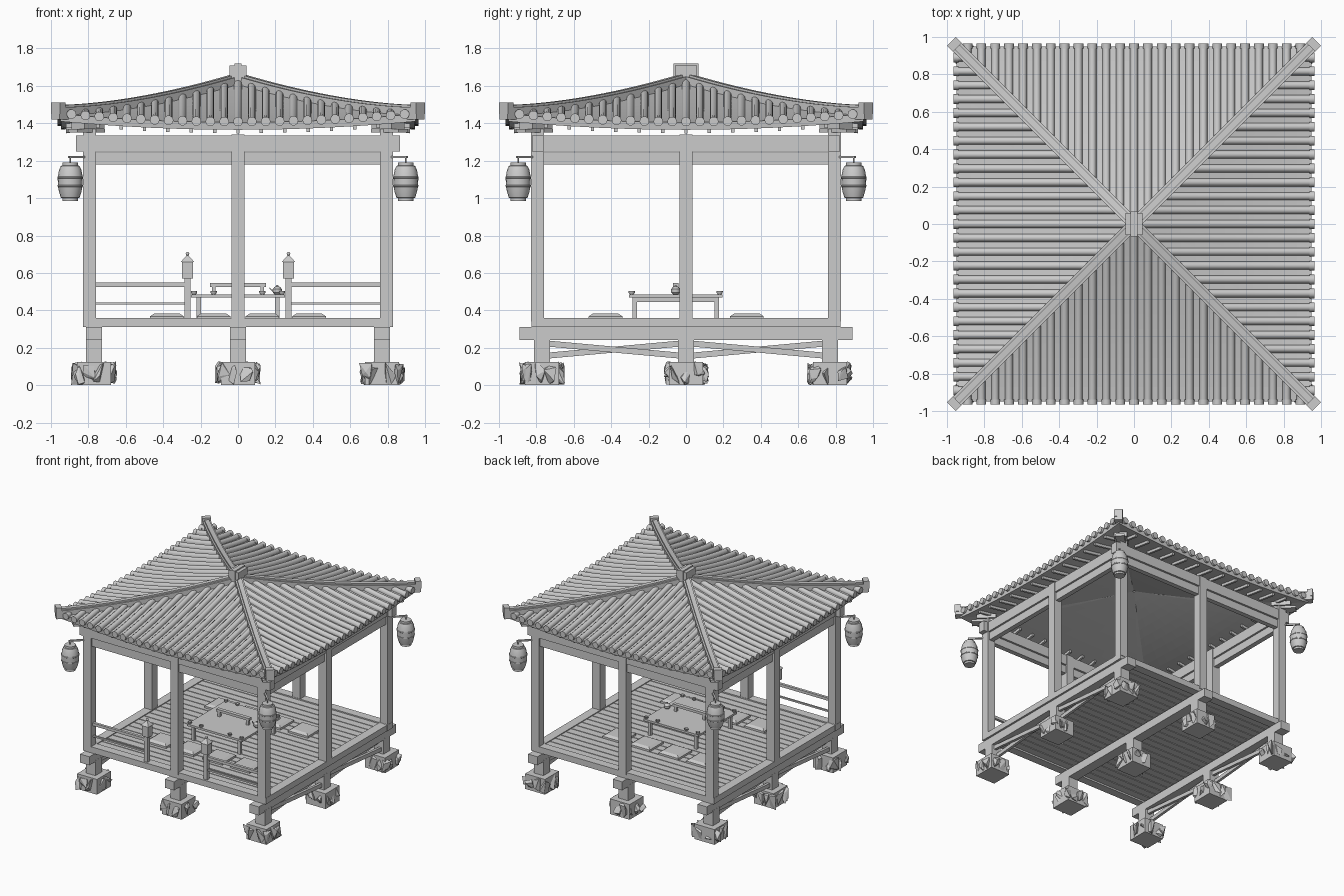
import bpy, bmesh, math, random
from mathutils import Vector, Matrix

if "Cube" in bpy.data.objects:
    bpy.data.objects.remove(bpy.data.objects["Cube"])

random.seed(4)


def finish(name, bm, smooth=False):
    bmesh.ops.recalc_face_normals(bm, faces=bm.faces)
    me = bpy.data.meshes.new(name)
    bm.to_mesh(me)
    bm.free()
    ob = bpy.data.objects.new(name, me)
    bpy.context.collection.objects.link(ob)
    if smooth:
        bpy.ops.object.select_all(action='DESELECT')
        ob.select_set(True)
        bpy.context.view_layer.objects.active = ob
        bpy.ops.object.shade_smooth_by_angle(angle=math.radians(40))
    return ob


def box(bm, x0, x1, y0, y1, z0, z1, rot=Matrix()):
    m = rot @ Matrix.Translation(((x0 + x1) / 2, (y0 + y1) / 2, (z0 + z1) / 2)) \
        @ Matrix.Diagonal((abs(x1 - x0), abs(y1 - y0), abs(z1 - z0), 1))
    return bmesh.ops.create_cube(bm, size=1, matrix=m)['verts']


def post(bm, x, y, w, z0, z1):
    return box(bm, x - w / 2, x + w / 2, y - w / 2, y + w / 2, z0, z1)


def sweep(bm, pts, side, section, rot=Matrix()):
    """Sweep a (sideways, up) section along pts, capped at both ends."""
    rings = [[bm.verts.new(rot @ (Vector(p) + Vector(side) * u + Vector((0, 0, v))))
              for u, v in section] for p in pts]
    n = len(section)
    for a, b in zip(rings, rings[1:]):
        for i in range(n):
            bm.faces.new((a[i], a[(i + 1) % n], b[(i + 1) % n], b[i]))
    bm.faces.new(rings[0])
    bm.faces.new(rings[-1])


def lathe(bm, x, y, profile, seg=16):
    """Closed round body from (radius, z) pairs."""
    rings = [[bm.verts.new((x + r * math.cos(i * math.tau / seg),
                            y + r * math.sin(i * math.tau / seg), z))
              for i in range(seg)] for r, z in profile]
    for a, b in zip(rings, rings[1:]):
        for i in range(seg):
            bm.faces.new((a[i], a[(i + 1) % seg], b[(i + 1) % seg], b[i]))
    bm.faces.new(rings[0])
    bm.faces.new(rings[-1])


def rect(w, v0, v1):
    return [(-w / 2, v0), (w / 2, v0), (w / 2, v1), (-w / 2, v1)]


QUARTERS = [Matrix.Rotation(i * math.pi / 2, 4, 'Z') for i in range(4)]
E, G, P = 0.95, 0.77, 0.793          # eave, footing and post offsets
GRID = [(x, y) for x in (-1, 0, 1) for y in (-1, 0, 1)]

# Footing stones: a core block ringed by faceted chips
bm = bmesh.new()
for gx, gy in GRID:
    post(bm, gx * G, gy * G, 0.18, 0, 0.125)
    for k in range(10):
        a = k * math.tau / 10 + random.uniform(-.2, .2)
        r = 0.085 / max(abs(math.cos(a)), abs(math.sin(a)))
        c = Vector((gx * G + r * math.cos(a), gy * G + r * math.sin(a), 0.065))
        vs = [bm.verts.new(c + Vector((random.uniform(-.038, .038), random.uniform(-.038, .038),
                                       random.uniform(-.065, .062)))) for _ in range(10)]
        h = bmesh.ops.convex_hull(bm, input=vs)
        junk = {g for g in h['geom_interior'] + h['geom_unused'] if isinstance(g, bmesh.types.BMVert)}
        bmesh.ops.delete(bm, geom=list(junk), context='VERTS')
finish("footing_stones", bm)

# Short stub posts, floor bearers and crossed braces
bm = bmesh.new()
for gx, gy in GRID:
    post(bm, gx * G, gy * G, 0.085, 0.1, 0.25)
finish("stub_posts", bm)
bm = bmesh.new()
for x in (-G, 0, G):
    box(bm, x - .042, x + .042, -.89, .89, .24, .31)
finish("floor_bearers", bm)
bm = bmesh.new()
for x in (-G, G):
    for y0, y1 in ((-G, 0), (0, G)):
        for za, zb, o in ((.155, .225, -.012), (.225, .155, .012)):
            sweep(bm, [(x + o, y0, za), (x + o, y1, zb)], (1, 0, 0), rect(.022, -.016, .016))
finish("cross_braces", bm)

# Deck frame and planks
bm = bmesh.new()
for s in (-1, 1):
    box(bm, -.83, .83, s * .755, s * .825, .31, .36)
    box(bm, s * .755, s * .828, -.755, .755, .31, .359)
finish("deck_frame", bm)
bm = bmesh.new()
n = 22
for i in range(n):
    y = -.755 + (i + .5) * 1.51 / n
    box(bm, -.76, .76, y - .031, y + .031, .322, .352)
finish("deck_planks", bm)

# Posts and head beams
bm = bmesh.new()
for gx, gy in GRID:
    if gx or gy:
        post(bm, gx * P, gy * P, .07, .34, 1.39 if gx and gy else 1.34)
finish("posts", bm)
bm = bmesh.new()
for s in (-1, 1):
    box(bm, -.865, .865, s * P - .03, s * P + .03, 1.25, 1.335)
    box(bm, s * P - .03, s * P + .03, -.76, .76, 1.25, 1.335)
    box(bm, -.76, .76, s * P - .02, s * P + .02, 1.18, 1.245)
    box(bm, s * P - .02, s * P + .02, -.76, .76, 1.18, 1.245)
finish("head_beams", bm)
bm = bmesh.new()
for q in QUARTERS:
    r = q @ Matrix.Rotation(math.pi / 4, 4, 'Z')
    box(bm, 1.04, 1.25, -.035, .035, 1.35, 1.37, r)
    box(bm, 1.06, 1.21, -.05, .05, 1.37, 1.405, r)
finish("corner_brackets", bm)


# Roof: four curved slopes sagging between the hips
def hip(d):
    return 1.45 + .17 * max(0, 1 - d / .96) ** 1.7


def roof(x, d):
    return hip(d) - .05 * (d * d - x * x)


bm = bmesh.new()
for q in QUARTERS:
    ds = [.02 + (E - .02) * i / 12 for i in range(13)]
    rows = [[bm.verts.new(q @ Vector((d * j / 8, -d, roof(d * j / 8, d)))) for j in range(-8, 9)] for d in ds]
    for a, b in zip(rows, rows[1:]):
        for j in range(16):
            bm.faces.new((a[j], a[j + 1], b[j + 1], b[j]))
bmesh.ops.remove_doubles(bm, verts=bm.verts, dist=1e-4)
shell = finish("roof_shell", bm)
sol = shell.modifiers.new("thickness", 'SOLIDIFY')
sol.thickness, sol.offset = .04, -1

tiles, caps, rafters, hips = (bmesh.new() for _ in range(4))
half = [(.021 * math.cos(a), .006 + .022 * math.sin(a)) for a in [i * math.pi / 5 for i in range(6)]]
tile_section = [(.021, -.012)] + half + [(-.021, -.012)]
cap_section = [(.026 * math.cos(i * math.tau / 10), .004 + .026 * math.sin(i * math.tau / 10)) for i in range(10)]
for q in QUARTERS:
    for i in range(-12, 13):
        x = i * .0742
        d0 = max(abs(x), .03)
        path = [d0 + (E + .005 - d0) * k / 8 for k in range(9)]
        sweep(tiles, [(x, -d, roof(x, d)) for d in path], (1, 0, 0), tile_section, q)
        sweep(caps, [(x, -d, roof(x, E)) for d in (E - .012, E + .016)], (1, 0, 0), cap_section, q)
    for i in range(-6, 7):
        x = i * .125
        sweep(rafters, [(x, -d, roof(x, d)) for d in (.76, .84, .92)], (1, 0, 0), rect(.018, -.062, -.035), q)
    # Hip ridges with a narrower capping and a raised end block
    line = [.02 + .955 * k / 14 for k in range(15)]
    side = Vector((1, 1, 0)).normalized()
    pts = [(d, -d, hip(d)) for d in line]
    sweep(hips, pts, side, rect(.062, -.03, .036), q)
    sweep(hips, pts, side, rect(.036, .03, .048), q)
    sweep(hips, [(d, -d, 1.45) for d in (.945, .976)], side, rect(.066, .0, .062), q)
finish("roof_tile_ribs", tiles, True)
finish("eave_tile_caps", caps, True)
finish("rafters", rafters)
finish("hip_ridges", hips)

# Apex finial
bm = bmesh.new()
box(bm, -.045, .045, -.06, .06, 1.62, 1.71)
box(bm, -.018, .018, -.066, .066, 1.63, 1.72)
finish("roof_finial", bm)

# Hanging corner lanterns with arms
body, arms = bmesh.new(), bmesh.new()
L = .897
prof = [(.042, .985), (.042, 1.0), (.05, 1.002), (.059, 1.03), (.065, 1.06), (.068, 1.062), (.068, 1.068),
        (.066, 1.07), (.067, 1.105), (.069, 1.107), (.069, 1.113), (.066, 1.115), (.06, 1.15),
        (.05, 1.172), (.042, 1.174), (.042, 1.19)]
for sx in (-1, 1):
    for sy in (-1, 1):
        lathe(body, sx * L, sy * L, prof)
        lathe(arms, sx * L, sy * L, [(.004, 1.185), (.004, 1.225)], 6)
        side = Vector((sx, -sy, 0)).normalized()
        sweep(arms, [(sx * P, sy * P, 1.22), (sx * .905, sy * .905, 1.22)], side, rect(.014, -.006, .006))
finish("corner_lanterns", body, True)
finish("lantern_arms", arms)

# Front railings and gate lanterns
rails, gates, knobs = bmesh.new(), bmesh.new(), bmesh.new()
for s in (-1, 1):
    box(rails, s * .27, s * .77, -P - .011, -P + .011, .525, .548)
    box(rails, s * .27, s * .77, -P - .007, -P + .007, .43, .443)
    post(gates, s * .27, -P, .032, .35, .57)
    post(gates, s * .27, -P, .058, .57, .66)
    m = Matrix.Translation((s * .27, -P, .676)) @ Matrix.Rotation(math.pi / 4, 4, 'Z')
    bmesh.ops.create_cone(gates, cap_ends=True, segments=4, radius1=.05, radius2=.008, depth=.034, matrix=m)
    bmesh.ops.create_uvsphere(knobs, u_segments=10, v_segments=6, radius=.01,
                              matrix=Matrix.Translation((s * .27, -P, .702)))
finish("front_rails", rails)
finish("gate_lantern_posts", gates)
finish("gate_lantern_knobs", knobs, True)

# Low table with a raised tray stand
TY = -.055
bm = bmesh.new()
box(bm, -.25, .25, TY - .25, TY + .25, .468, .485)
for sx in (-1, 1):
    box(bm, sx * .21 - .006, sx * .21 + .006, TY - .22, TY + .22, .445, .468)
    for sy in (-1, 1):
        post(bm, sx * .21, TY + sy * .22, .024, .35, .47)
finish("table", bm)
bm = bmesh.new()
box(bm, -.15, .15, TY - .015, TY + .015, .525, .545)
for s in (-1, 1):
    post(bm, s * .13, TY, .02, .484, .526)
finish("tray_stand", bm)

# Teapot and cups
bm = bmesh.new()
lathe(bm, .21, TY, [(.014, .485), (.024, .495), (.025, .513), (.015, .525), (.006, .528), (.005, .535)], 12)
sweep(bm, [(.188, TY, .5), (.168, TY, .52)], (0, 1, 0), rect(.008, -.005, .005))
for x in (-.235, -.13, .13, .235):
    for y in (TY - .235, TY + .235):
        lathe(bm, x, y, [(.009, .484), (.016, .493), (.017, .502), (.013, .502), (.01, .492)], 12)
finish("tea_set", bm, True)

# Floor cushions
bm = bmesh.new()
for x in (-.38, -.13, .13, .38):
    for y in (-.43, .325):
        vs = post(bm, x, y, .18, .35, .368)
        top = [v for v in vs if v.co.z > .36]
        face = next(f for f in top[0].link_faces if all(v in top for v in f.verts))
        bmesh.ops.inset_region(bm, faces=[face], thickness=.03, depth=.014)
finish("cushions", bm)
